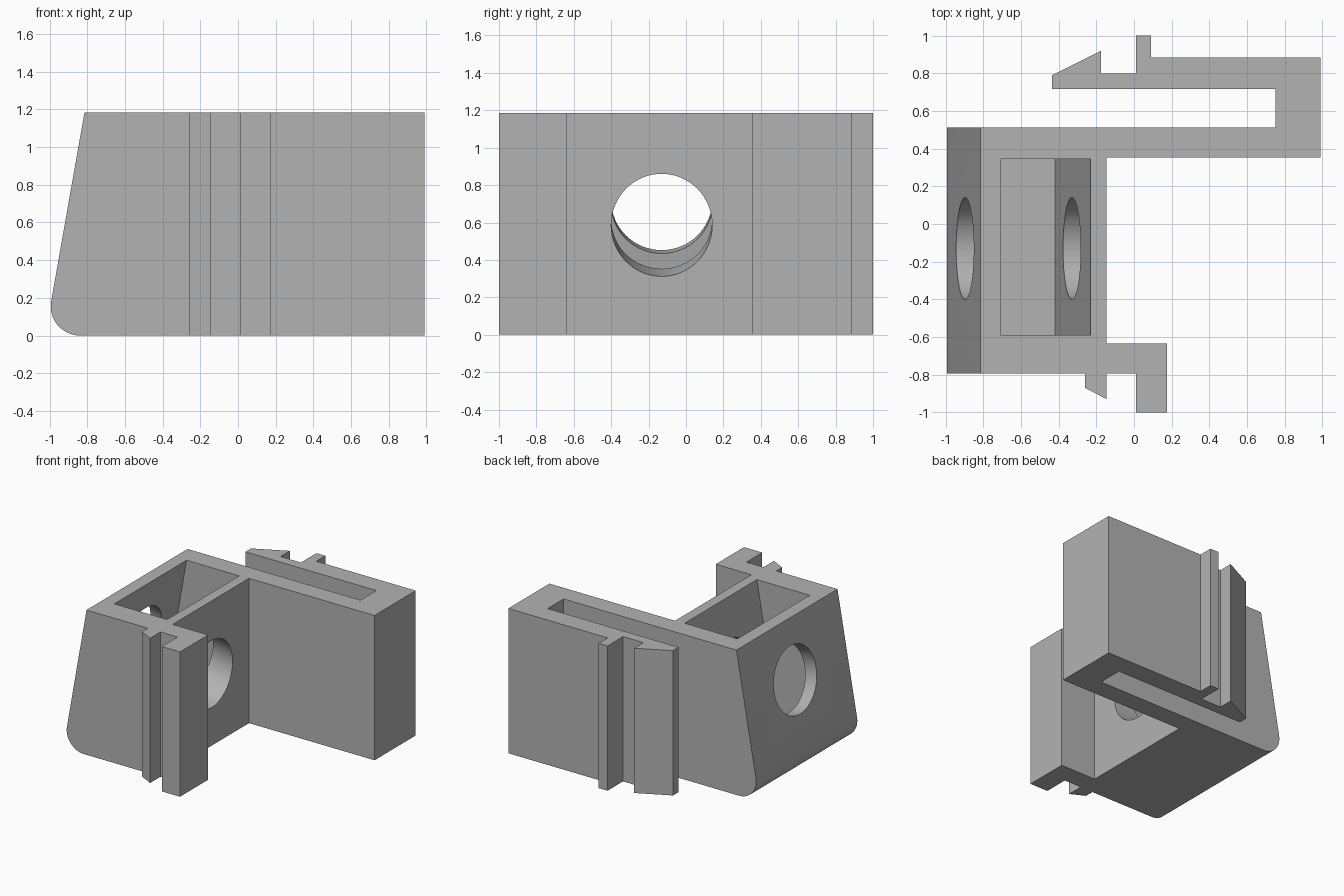
import bpy, bmesh, math
from mathutils import Vector

cube = bpy.data.objects.get("Cube")
if cube:
    bpy.data.objects.remove(cube, do_unlink=True)

HEIGHT = 1.185
LEAN = math.radians(10)
SLOPE = math.tan(LEAN)

grey = bpy.data.materials.new("plain_grey")
grey.use_nodes = True
grey.diffuse_color = (0.45, 0.45, 0.45, 1)
grey.node_tree.nodes["Principled BSDF"].inputs["Base Color"].default_value = (0.45, 0.45, 0.45, 1)


def prism(name, outline, direction):
    """Closed solid swept from a flat 3D outline along a direction."""
    bm = bmesh.new()
    face = bm.faces.new([bm.verts.new(p) for p in outline])
    swept = bmesh.ops.extrude_face_region(bm, geom=[face])["geom"]
    verts = [v for v in swept if isinstance(v, bmesh.types.BMVert)]
    bmesh.ops.translate(bm, verts=verts, vec=Vector(direction))
    bmesh.ops.recalc_face_normals(bm, faces=bm.faces)
    mesh = bpy.data.meshes.new(name)
    bm.to_mesh(mesh)
    bm.free()
    obj = bpy.data.objects.new(name, mesh)
    bpy.context.collection.objects.link(obj)
    mesh.materials.append(grey)
    return obj


def apply_boolean(target, tool, operation):
    mod = target.modifiers.new(operation.lower(), 'BOOLEAN')
    mod.operation, mod.solver, mod.object = operation, 'EXACT', tool
    bpy.context.view_layer.objects.active = target
    bpy.ops.object.modifier_apply(modifier=mod.name)
    bpy.data.objects.remove(tool, do_unlink=True)


def lean_x(top_x, z):
    """x of a leaning wall that meets the top plane at top_x."""
    return top_x - (HEIGHT - z) * SLOPE


# Plan outline: box, front flange and barb, folded spring arm with latch
plan = [(-1.2, -0.795), (-0.26, -0.795), (-0.26, -0.87), (-0.145, -0.93),
        (-0.145, -0.795), (0.01, -0.795), (0.01, -1.0), (0.175, -1.0),
        (0.175, -0.635), (-0.147, -0.635), (-0.147, 0.352), (0.99, 0.352),
        (0.99, 0.884), (0.09, 0.884), (0.09, 1.0), (0.01, 1.0),
        (0.01, 0.8), (-0.175, 0.8), (-0.175, 0.92), (-0.435, 0.79),
        (-0.435, 0.718), (0.75, 0.718), (0.75, 0.512), (-1.2, 0.512)]
clip = prism("clip_housing", [(x, y, -0.1) for x, y in plan], (0, 0, HEIGHT + 0.2))

# Side envelope: leaning left wall with a rounded lower edge
radius = 0.155
centre_x = lean_x(-0.815, 0) + radius / math.tan(math.radians(40))
side = [(1.5, 0), (1.5, HEIGHT), (-0.815, HEIGHT)]
start, end, steps = math.pi - LEAN, 1.5 * math.pi, 16
for i in range(steps + 1):
    a = start + (end - start) * i / steps
    side.append((centre_x + radius * math.cos(a), radius + radius * math.sin(a)))
envelope = prism("envelope", [(x, -1.5, z) for x, z in side], (0, 3, 0))
apply_boolean(clip, envelope, 'INTERSECT')

# Leaning pocket, open at the top
floor, above = 0.107, HEIGHT + 0.2
pocket = [(lean_x(-0.708, floor), floor), (lean_x(-0.23, floor), floor),
          (lean_x(-0.23, above), above), (lean_x(-0.708, above), above)]
cutter = prism("pocket_cutter", [(x, -0.588, z) for x, z in pocket], (0, 0.934, 0))
apply_boolean(clip, cutter, 'DIFFERENCE')

# Round hole square to the leaning wall, through both walls
bpy.ops.mesh.primitive_cylinder_add(vertices=64, radius=0.27, depth=1.6,
                                    location=(-0.6, -0.13, 0.666),
                                    rotation=(0, LEAN - math.pi / 2, 0))
hole = bpy.context.object
hole.data.materials.append(grey)
apply_boolean(clip, hole, 'DIFFERENCE')

# Soft shading on the round surfaces, crisp edges elsewhere
bpy.ops.object.select_all(action='DESELECT')
clip.select_set(True)
bpy.context.view_layer.objects.active = clip
bpy.ops.object.shade_smooth_by_angle(angle=math.radians(20))
